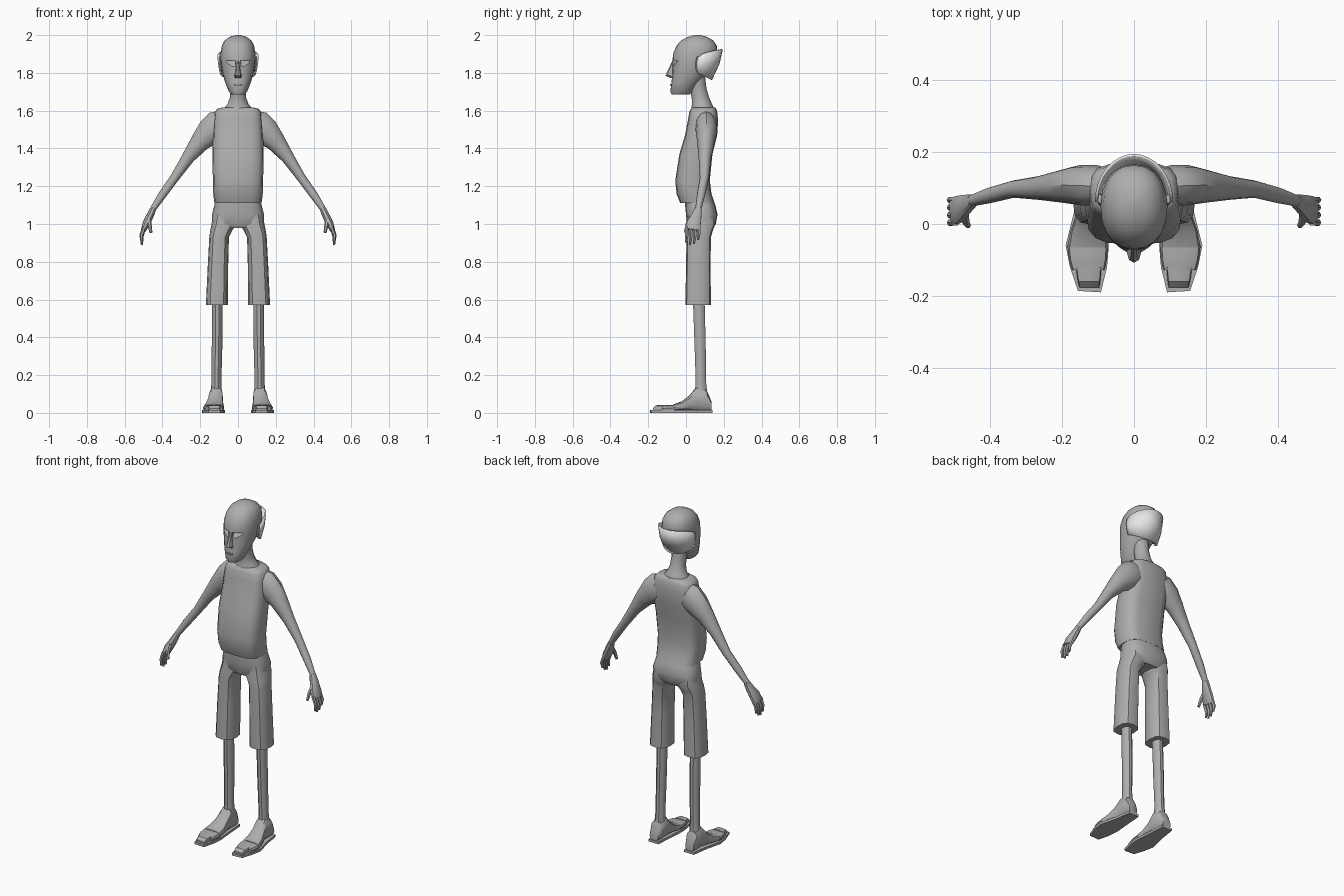
import bpy, bmesh, math
from mathutils import Vector

default_cube = bpy.data.objects.get("Cube")
if default_cube:
    bpy.data.objects.remove(default_cube)


def material(name, value):
    mat = bpy.data.materials.new(name)
    mat.use_nodes = True
    mat.diffuse_color = (value, value, value, 1)
    mat.node_tree.nodes["Principled BSDF"].inputs["Base Color"].default_value = mat.diffuse_color
    return mat


clay = material("clay_grey", 0.42)
white = material("hair_white", 0.8)


def shade(obj, angle):
    bpy.ops.object.select_all(action="DESELECT")
    obj.select_set(True)
    bpy.context.view_layer.objects.active = obj
    bpy.ops.object.shade_smooth_by_angle(angle=math.radians(angle))


def finish(name, bm, mirror=False, angle=35, thickness=0, colour=clay):
    """Turn a bmesh into a shaded, optionally mirrored object."""
    bmesh.ops.recalc_face_normals(bm, faces=bm.faces)
    mesh = bpy.data.meshes.new(name)
    bm.to_mesh(mesh)
    bm.free()
    mesh.materials.append(colour)
    obj = bpy.data.objects.new(name, mesh)
    bpy.context.collection.objects.link(obj)
    shade(obj, angle)
    if thickness:
        shell = obj.modifiers.new("thickness", "SOLIDIFY")
        shell.thickness = thickness
    if mirror:
        obj.modifiers.new("mirror", "MIRROR")
    return obj


def loft(name, rings, sides=12, power=2.0, **options):
    """Skin rings given as (centre, half axis u, half axis v)."""
    bm = bmesh.new()

    def bulge(value):
        return math.copysign(abs(value) ** (2 / power), value)

    loops = []
    for centre, u, v in rings:
        angles = [math.tau * i / sides for i in range(sides)]
        loops.append([bm.verts.new(centre + u * bulge(math.cos(a)) + v * bulge(math.sin(a)))
                      for a in angles])
    for low, high in zip(loops, loops[1:]):
        for i in range(sides):
            j = (i + 1) % sides
            bm.faces.new((low[i], low[j], high[j], high[i]))
    bm.faces.new(loops[0])
    bm.faces.new(loops[-1])
    return finish(name, bm, **options)


def stack(name, levels, **options):
    """Horizontal rings: (z, front y, back y, half width, centre x)."""
    rings = []
    for z, front, back, half, *x in levels:
        rings.append((Vector((x[0] if x else 0, (front + back) / 2, z)),
                      Vector((half, 0, 0)), Vector((0, (back - front) / 2, 0))))
    return loft(name, rings, **options)


def limb(name, points, **options):
    """Rings square to a path: (x, y, z, half width, half depth)."""
    rings = []
    for i, (x, y, z, width, depth) in enumerate(points):
        before, after = points[max(i - 1, 0)], points[min(i + 1, len(points) - 1)]
        along = (Vector(after[:3]) - Vector(before[:3])).normalized()
        u = Vector((0, 1, 0)).cross(along).normalized()
        rings.append((Vector((x, y, z)), u * width, along.cross(u) * depth))
    return loft(name, rings, mirror=True, **options)


def lengthwise(name, sections, **options):
    """Upright rings along y: (y, bottom, top, half width, centre x)."""
    rings = []
    for y, bottom, top, half, x in sections:
        rings.append((Vector((x, y, (bottom + top) / 2)),
                      Vector((half, 0, 0)), Vector((0, 0, (top - bottom) / 2))))
    return loft(name, rings, mirror=True, **options)


# Head: tapered jaw and domed skull, with wedge-shaped eye sockets cut under the brow
head = stack("head", [
    (1.685, -.075, .02, .034), (1.70, -.083, .035, .048), (1.75, -.077, .07, .068),
    (1.80, -.072, .115, .083), (1.85, -.072, .15, .091), (1.90, -.069, .166, .093),
    (1.945, -.05, .163, .085), (1.972, -.024, .143, .07), (1.99, .008, .112, .046),
    (2.0, .045, .08, .014)], sides=20, power=2.2)
sockets = stack("sockets", [(1.832, -.12, -.068, .036, .048), (1.866, -.12, -.04, .036, .048)],
                sides=12, power=6, mirror=True)
cut = head.modifiers.new("sockets", "BOOLEAN")
cut.operation = "DIFFERENCE"
cut.object = sockets
bpy.context.view_layer.objects.active = head
bpy.ops.object.modifier_apply(modifier=cut.name)
bpy.data.objects.remove(sockets)
shade(head, 35)

stack("nose", [(1.772, -.08, -.05, .017), (1.785, -.108, -.05, .02),
               (1.80, -.103, -.05, .014), (1.862, -.073, -.045, .008)], sides=8)
stack("mouth", [(1.732, -.083, -.06, .022), (1.737, -.086, -.06, .02),
                (1.742, -.083, -.06, .022)], sides=8, angle=20)
limb("ear", [(.086, .062, 1.81, .008, .01), (.093, .068, 1.85, .009, .018),
             (.095, .07, 1.885, .006, .013)], sides=8)

# Hair: a shell wrapped round the back of the skull, ear to ear
bm = bmesh.new()
columns = []
for i in range(17):
    turn = math.pi * (i / 16 - 0.5)
    side, back = math.sin(turn), max(math.cos(turn), 0)
    low = (.088 * side, .06 + .07 * back, 1.80 - .035 * back)
    middle = (.097 * side, .06 + .11 * back, 1.84 + .01 * back)
    high = (.101 * side, .06 + .127 * back, 1.88 + .046 * back ** .5)
    columns.append([bm.verts.new(point) for point in (low, middle, high)])
for a, b in zip(columns, columns[1:]):
    for k in range(2):
        bm.faces.new((a[k], b[k], b[k + 1], a[k + 1]))
finish("hair", bm, thickness=.008, colour=white)

stack("neck", [(1.58, .025, .15, .085), (1.615, .028, .148, .072), (1.635, .032, .138, .055),
               (1.67, .03, .122, .043), (1.72, .02, .108, .041), (1.79, .01, .1, .045)])

# Shirt with a forward belly and square shoulders
stack("shirt", [
    (1.11, -.03, .152, .125), (1.16, -.05, .135, .131), (1.23, -.057, .126, .133),
    (1.37, -.035, .14, .136), (1.47, -.005, .165, .133), (1.55, .01, .17, .128),
    (1.595, .018, .165, .122), (1.61, .026, .16, .108), (1.618, .035, .154, .078)],
    sides=16, power=3.2)

# Shorts: hips and two straight legs
stack("shorts_hips", [
    (.98, .015, .145, .09), (1.0, .005, .158, .138), (1.05, 0, .167, .138),
    (1.09, -.004, .158, .128), (1.13, -.005, .145, .118)], sides=16, power=2.8)
stack("shorts_leg", [
    (.57, -.003, .132, .058, .112), (.78, 0, .13, .054, .106), (.93, .003, .132, .052, .1),
    (.965, .004, .142, .058, .089), (1.0, .008, .155, .066, .074),
    (1.05, .01, .15, .06, .07)], sides=12, power=2.8, mirror=True)
stack("lower_leg", [(.1, .045, .115, .03, .115), (.17, .05, .107, .026, .114),
                    (.35, .044, .106, .028, .111), (.6, .035, .1, .028, .109)],
      sides=10, mirror=True)

# Arm, tapering from the shoulder to the wrist
limb("arm", [(.075, .105, 1.535, .07, .05), (.105, .107, 1.52, .083, .057),
             (.15, .108, 1.485, .074, .056), (.2, .105, 1.435, .053, .046),
             (.265, .1, 1.35, .034, .033), (.335, .097, 1.245, .024, .024),
             (.4, .08, 1.155, .022, .022), (.45, .065, 1.08, .016, .016)], sides=12)

# Hand with four fingers and a thumb
limb("palm", [(.447, .066, 1.085, .016, .017), (.465, .056, 1.045, .019, .027),
              (.485, .042, 1.005, .02, .038), (.5, .036, .968, .014, .04)], sides=10, power=2.6)
for i, length in enumerate((.072, .085, .08, .06)):
    y = .004 + i * .021
    limb(f"finger_{i + 1}", [(.495, y, .985, .011, .01), (.511, y, .975 - length / 2, .01, .01),
                             (.508, y - .004, .975 - length, .006, .006)], sides=6)
limb("thumb", [(.472, .03, 1.03, .012, .014), (.468, .006, .995, .011, .011),
               (.461, -.004, .955, .008, .008)], sides=6)

# Foot stepping down to a toe block, on a flat pointed sole
lengthwise("foot", [
    (.135, .012, .06, .028, .118), (.11, .01, .12, .038, .117), (.055, .01, .138, .038, .117),
    (.02, .01, .095, .042, .121), (-.02, .01, .062, .051, .126), (-.065, .01, .046, .056, .129)],
    sides=12, power=2.6)
lengthwise("forefoot", [(-.06, .008, .042, .056, .129), (-.1, .008, .042, .052, .128),
                        (-.128, .008, .038, .045, .127)], sides=12, power=3.5)
lengthwise("toes", [(-.12, .01, .043, .036, .126), (-.16, .01, .04, .031, .125),
                    (-.176, .01, .024, .028, .124)], sides=12, power=4)

outline = [(.085, .14), (.15, .14), (.165, .04), (.19, -.06), (.178, -.12),
           (.156, -.186), (.092, -.19), (.075, -.12), (.07, -.06), (.078, .04)]
bm = bmesh.new()
sole = bm.faces.new([bm.verts.new((x, y, 0)) for x, y in outline])
raised = bmesh.ops.extrude_face_region(bm, geom=[sole], use_keep_orig=True)["geom"]
for vert in raised:
    if isinstance(vert, bmesh.types.BMVert):
        vert.co.z += .014
finish("sole", bm, mirror=True)
